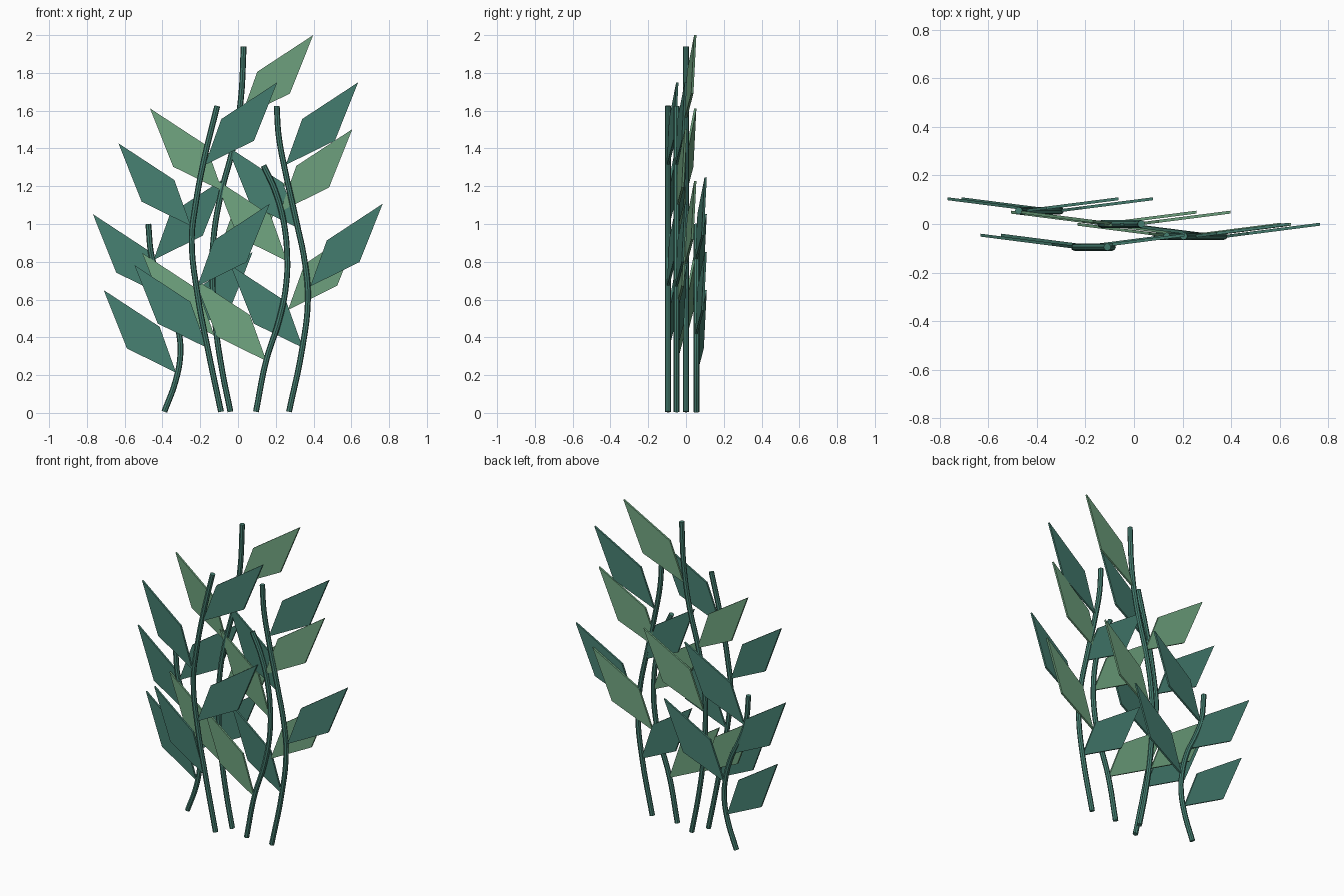
import bpy, bmesh

if "Cube" in bpy.data.objects:
    bpy.data.objects.remove(bpy.data.objects["Cube"])


def material(name, color):
    m = bpy.data.materials.new(name)
    m.diffuse_color = (*color, 1)
    m.use_nodes = True
    m.node_tree.nodes["Principled BSDF"].inputs["Base Color"].default_value = m.diffuse_color
    return m


teal = material("deep teal green", (0.061, 0.212, 0.165))
sage = material("light sage green", (0.162, 0.372, 0.216))


# Round stem swept along a smooth path at constant depth y
def make_stem(name, y, path):
    cu = bpy.data.curves.new(name, 'CURVE')
    cu.dimensions = '3D'
    cu.bevel_depth = 0.0155
    cu.bevel_resolution = 2
    cu.resolution_u = 5
    cu.use_fill_caps = True
    sp = cu.splines.new('BEZIER')
    sp.bezier_points.add(len(path) - 1)
    for p, (x, z) in zip(sp.bezier_points, path):
        p.co = (x, y, z)
        p.handle_left_type = p.handle_right_type = 'AUTO'
    ob = bpy.data.objects.new(name, cu)
    bpy.context.collection.objects.link(ob)
    cu.materials.append(teal)
    bpy.ops.object.select_all(action='DESELECT')
    ob.select_set(True)
    bpy.context.view_layer.objects.active = ob
    bpy.ops.object.convert(target='MESH')
    bpy.ops.object.shade_smooth_by_angle()


# Thin kite-shaped leaf, swept backward away from its stem
OUTLINE = [(0, 0), (0.26, 0.128), (0.383, 0.437), (0.087, 0.243)]
SWEEP = 0.128
THICK = 0.012


def make_leaf(name, y, x, z, side, mat):
    bm = bmesh.new()
    rings = [[bm.verts.new((x + side * u, y + SWEEP * u + d, z + w))
              for u, w in OUTLINE] for d in (-THICK / 2, THICK / 2)]
    front, back = rings
    bm.faces.new(front)
    bm.faces.new(back[::-1])
    for i in range(4):
        j = (i + 1) % 4
        bm.faces.new((front[j], front[i], back[i], back[j]))
    bmesh.ops.recalc_face_normals(bm, faces=bm.faces)
    me = bpy.data.meshes.new(name)
    bm.to_mesh(me)
    bm.free()
    me.materials.append(mat)
    bpy.context.collection.objects.link(bpy.data.objects.new(name, me))


# Each branch: depth, leaf colour, stem path (x, z), leaves (x, z, side)
branches = {
    "front": (-0.095, teal,
              [(-.09, .006), (-.16, .34), (-.215, .63), (-.245, .92),
               (-.225, 1.1), (-.18, 1.34), (-.11, 1.625)],
              [(-.165, .345, -1), (-.215, .67, 1), (-.25, .99, -1), (-.175, 1.313, 1)]),
    "right": (-0.05, teal,
              [(.27, .006), (.34, .34), (.37, .6), (.355, .79), (.31, 1.01),
               (.25, 1.28), (.215, 1.47), (.205, 1.625)],
              [(.343, .345, -1), (.383, .67, 1), (.325, .975, -1), (.253, 1.313, 1)]),
    "middle": (-0.05, sage,
               [(.095, .006), (.15, .28), (.22, .5), (.255, .68), (.26, .84),
                (.24, 1.02), (.195, 1.18), (.135, 1.31)],
               [(.15, .275, -1), (.265, .545, 1), (.26, .803, -1), (.222, 1.065, 1)]),
    "tall": (0.0, sage,
             [(-.04, .006), (-.085, .23), (-.12, .47), (-.135, .7), (-.13, .92),
              (-.09, 1.16), (-.025, 1.41), (.015, 1.66), (.03, 1.94)],
             [(-.125, .41, -1), (-.125, .79, 1), (-.083, 1.175, -1), (.015, 1.563, 1)]),
    "left": (0.055, teal,
             [(-.39, .006), (-.33, .17), (-.305, .31), (-.312, .42), (-.35, .57),
              (-.41, .7), (-.455, .82), (-.475, 1.0)],
             [(-.328, .213, -1), (-.305, .415, 1), (-.385, .615, -1), (-.447, .81, 1)]),
}

for name, (y, mat, path, leaves) in branches.items():
    make_stem(name + "_stem", y, path)
    for i, (x, z, side) in enumerate(leaves, 1):
        make_leaf(f"{name}_leaf_{i}", y, x, z, side, mat)
